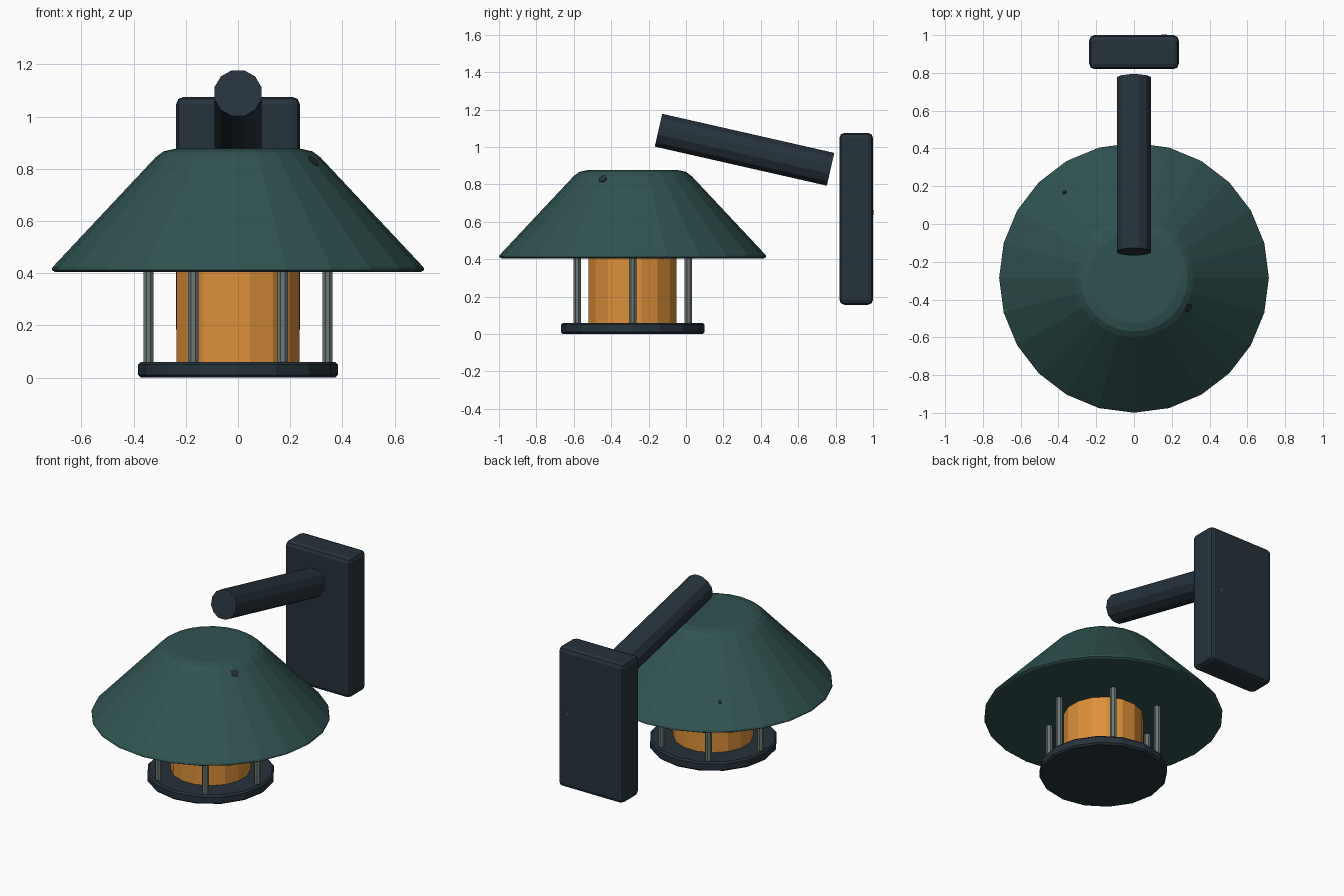
import bpy, bmesh, math
from mathutils import Vector

if "Cube" in bpy.data.objects:
    bpy.data.objects.remove(bpy.data.objects["Cube"])

CY = -0.285  # y of the lantern axis


def material(name, rgb):
    m = bpy.data.materials.new(name)
    m.diffuse_color = (*rgb, 1)
    m.use_nodes = True
    m.node_tree.nodes["Principled BSDF"].inputs["Base Color"].default_value = m.diffuse_color
    return m


GREEN = material("dark green", (0.029, 0.085, 0.081))
SLATE = material("dark slate", (0.019, 0.032, 0.044))
AMBER = material("amber", (0.72, 0.28, 0.042))
STEEL = material("grey steel", (0.15, 0.19, 0.18))


def finish(name, bm, mat, location=(0, 0, 0)):
    bmesh.ops.recalc_face_normals(bm, faces=bm.faces)
    me = bpy.data.meshes.new(name)
    bm.to_mesh(me)
    bm.free()
    me.materials.append(mat)
    ob = bpy.data.objects.new(name, me)
    ob.location = location
    bpy.context.collection.objects.link(ob)
    return ob


def lathe(name, profile, sides, mat, location, offset=0.0):
    """Closed solid of revolution from (radius, z) pairs, bottom to top."""
    bm = bmesh.new()
    rings = []
    for r, z in profile:
        angles = [2 * math.pi * (i + offset) / sides for i in range(sides)]
        rings.append([bm.verts.new((r * math.cos(a), r * math.sin(a), z)) for a in angles])
    for low, high in zip(rings, rings[1:]):
        for i in range(sides):
            j = (i + 1) % sides
            bm.faces.new((low[i], low[j], high[j], high[i]))
    bm.faces.new(rings[0][::-1])
    bm.faces.new(rings[-1])
    return finish(name, bm, mat, location)


def aim(ob, direction):
    ob.rotation_mode = 'QUATERNION'
    ob.rotation_quaternion = Vector(direction).to_track_quat('Z', 'Y')


# Lantern base, glowing glass and sloping shade
lathe("lantern_base", [(0.373, 0), (0.383, 0.01), (0.383, 0.05), (0.373, 0.06)],
      16, SLATE, (0, CY, 0))
lathe("lantern_glass", [(0.24, 0.05), (0.24, 0.42)], 16, AMBER, (0, CY, 0), 0.5)
lathe("shade", [(0.702, 0.405), (0.714, 0.412), (0.711, 0.423), (0.315, 0.845),
                (0.285, 0.867), (0.24, 0.877)], 24, GREEN, (0, CY, 0))

# Six posts around the glass
for k in range(6):
    a = math.radians(60 * k)
    lathe(f"post_{k + 1}", [(0.021, 0.05), (0.021, 0.42)], 8, STEEL,
          (0.343 * math.cos(a), CY + 0.343 * math.sin(a), 0), 0.5)

# Sloping arm
start, end = Vector((0, -0.147, 1.09)), Vector((0, 0.773, 0.881))
arm = lathe("arm", [(0.093, 0), (0.093, (end - start).length)], 12, SLATE, start, 0.5)
aim(arm, end - start)

# Wall plate with rounded edges
bm = bmesh.new()
bmesh.ops.create_cube(bm, size=1)
bmesh.ops.scale(bm, vec=(0.474, 0.18, 0.92), verts=bm.verts)
bmesh.ops.bevel(bm, geom=bm.edges[:], offset=0.028, segments=2, profile=0.5,
                affect='EDGES')
finish("wall_plate", bm, SLATE, (0, 0.91, 0.616))

# Small worn paint chips: two on the shade, one on the back of the plate
for name, r, z, deg, size in (("shade_chip_front", 0.33, 0.829, -29, 0.024),
                              ("shade_chip_back", 0.585, 0.557, 129, 0.012)):
    a = math.radians(deg)
    chip = lathe(name, [(size, -0.004), (size, 0.004)], 6, SLATE,
                 (r * math.cos(a), CY + r * math.sin(a), z))
    aim(chip, (0.73 * math.cos(a), 0.73 * math.sin(a), 0.684))
chip = lathe("plate_chip", [(0.014, -0.002), (0.014, 0.002)], 6, GREEN, (0.16, 1.0, 0.65))
aim(chip, (0, 1, 0))
